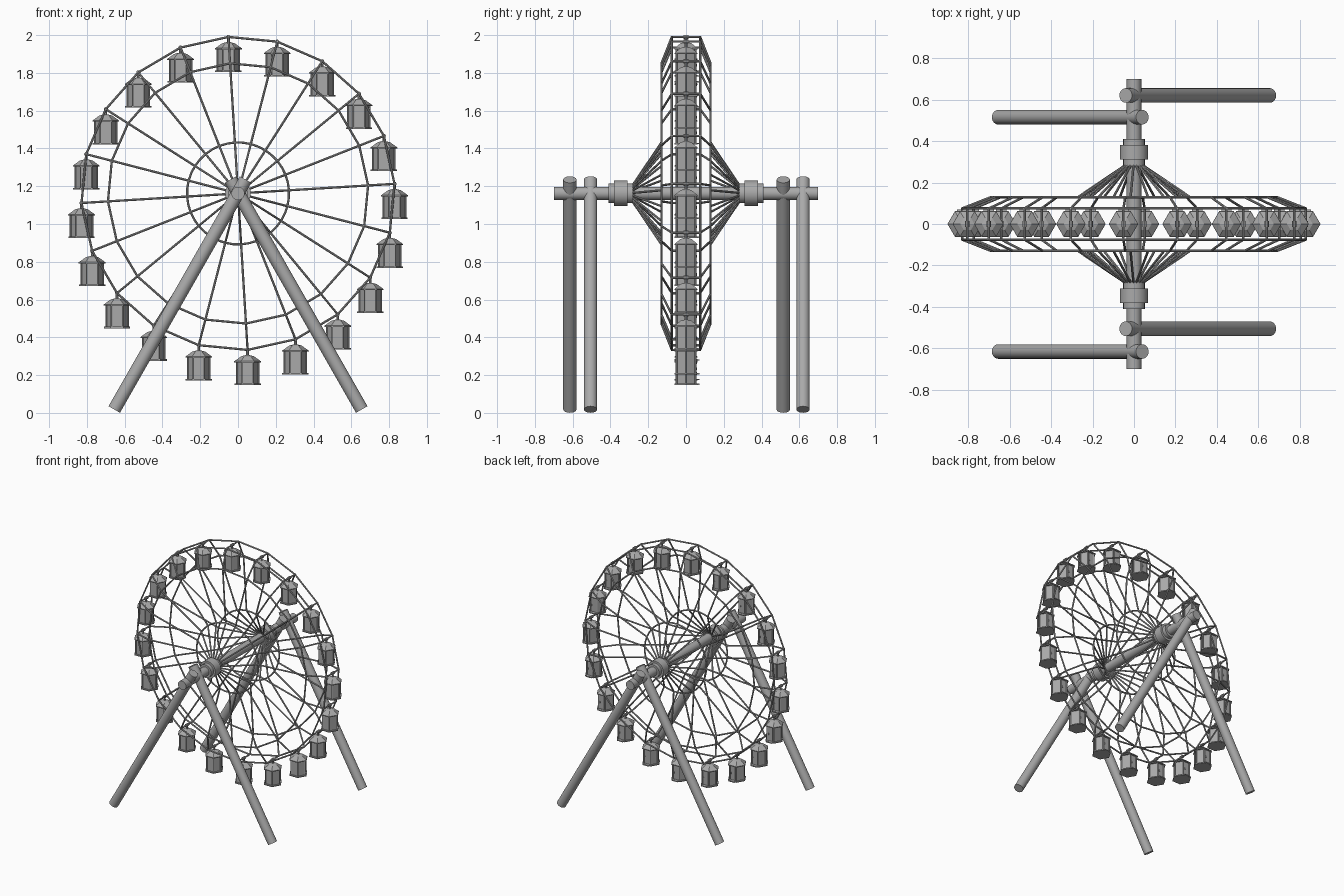
import bpy, bmesh, math
from mathutils import Vector, Matrix

if "Cube" in bpy.data.objects:
    bpy.data.objects.remove(bpy.data.objects["Cube"])

CZ = 1.162            # wheel centre height
N = 20                # spokes and cabins
A0 = math.radians(3.5)

grey = bpy.data.materials.new("steel grey")
grey.diffuse_color = (0.4, 0.4, 0.4, 1)
grey.use_nodes = True
grey.node_tree.nodes["Principled BSDF"].inputs["Base Color"].default_value = grey.diffuse_color


def finish(bm, name, smooth=True):
    bmesh.ops.recalc_face_normals(bm, faces=bm.faces[:])
    me = bpy.data.meshes.new(name)
    bm.to_mesh(me)
    bm.free()
    me.materials.append(grey)
    ob = bpy.data.objects.new(name, me)
    bpy.context.collection.objects.link(ob)
    if smooth:
        bpy.ops.object.select_all(action='DESELECT')
        ob.select_set(True)
        bpy.context.view_layer.objects.active = ob
        bpy.ops.object.shade_smooth_by_angle(angle=math.radians(40))
    return ob


def tube(bm, a, b, r, r2=None, sides=8, turn=0.0):
    a, b = Vector(a), Vector(b)
    d = b - a
    m = Matrix.Translation((a + b) / 2) @ d.to_track_quat('Z', 'Y').to_matrix().to_4x4()
    m = m @ Matrix.Rotation(turn, 4, 'Z')
    bmesh.ops.create_cone(bm, cap_ends=True, segments=sides, radius1=r,
                          radius2=r if r2 is None else r2, depth=d.length, matrix=m)


def box(bm, c, s):
    bmesh.ops.create_cube(bm, size=1, matrix=Matrix.Translation(c) @ Matrix.Diagonal((*s, 1)))


def pt(k, r, y):
    a = A0 + 2 * math.pi * k / N
    return Vector((r * math.cos(a), y, CZ + r * math.sin(a)))


# Main axle with bearing collars
bm = bmesh.new()
tube(bm, (0, -0.70, CZ), (0, 0.70, CZ), 0.035, sides=24)
finish(bm, "axle")
bm = bmesh.new()
for s in (-1, 1):
    tube(bm, (0, s * 0.28, CZ), (0, s * 0.41, CZ), 0.052, sides=24)
    tube(bm, (0, s * 0.31, CZ), (0, s * 0.38, CZ), 0.068, sides=24)
finish(bm, "bearing_collars")

# Four slanted support legs, staggered in depth
for name, y, s in (("front_left_leg", -0.615, -1), ("front_right_leg", -0.505, 1),
                   ("back_left_leg", 0.515, -1), ("back_right_leg", 0.62, 1)):
    bm = bmesh.new()
    tube(bm, (s * 0.655, y, 0.018), (-s * 0.04, y, 1.235), 0.035, sides=24)
    finish(bm, name)

# Wheel: spokes bend at the inner ring and at the middle ring
path = [(0.04, 0.285), (0.27, 0.13), (0.69, 0.13), (0.83, 0.075)]
for side, s in (("front", -1), ("back", 1)):
    bm = bmesh.new()
    for k in range(N):
        for (r1, y1), (r2, y2) in zip(path, path[1:]):
            tube(bm, pt(k, r1, s * y1), pt(k, r2, s * y2), 0.006)
    finish(bm, side + "_spokes")
    bm = bmesh.new()
    for r, y in path[1:]:
        step = 0.5 if r < 0.5 else 1
        for i in range(int(N / step)):
            tube(bm, pt(i * step, r, s * y), pt((i + 1) * step, r, s * y), 0.006)
    finish(bm, side + "_rings")

# Cross bars joining both outer rings
bm = bmesh.new()
for k in range(N):
    tube(bm, pt(k, 0.83, -0.08), pt(k, 0.83, 0.08), 0.006)
finish(bm, "cross_bars")

# Hanging cabin, hexagonal with points along x; origin at its cross bar
bm = bmesh.new()
hexa = [Vector((math.cos(i * math.pi / 3), math.sin(i * math.pi / 3), 0)) for i in range(6)]


def hex_prism(z0, z1, r0, r1):
    lo = [bm.verts.new(h * r0 + Vector((0, 0, z0))) for h in hexa]
    hi = [bm.verts.new(h * r1 + Vector((0, 0, z1))) for h in hexa]
    bm.faces.new(lo[::-1])
    bm.faces.new(hi)
    for i in range(6):
        j = (i + 1) % 6
        bm.faces.new((lo[i], lo[j], hi[j], hi[i]))


hex_prism(-0.186, -0.178, 0.070, 0.070)     # floor
hex_prism(-0.180, -0.062, 0.056, 0.056)     # walls
hex_prism(-0.066, -0.060, 0.071, 0.071)     # eaves
hex_prism(-0.060, -0.034, 0.070, 0.034)     # roof
hex_prism(-0.034, -0.028, 0.034, 0.012)     # roof cap
for h in hexa:                              # corner posts
    p = h * 0.058
    tube(bm, p + Vector((0, 0, -0.18)), p + Vector((0, 0, -0.064)), 0.005, sides=6)
tube(bm, (0, 0, -0.032), (0, 0, 0.004), 0.007)          # hanger
tube(bm, (0, -0.014, 0), (0, 0.014, 0), 0.011, sides=10)  # hanger sleeve
box(bm, (0, 0.060, -0.182), (0.05, 0.022, 0.007))       # door step
box(bm, (0, 0.050, -0.122), (0.042, 0.006, 0.105))      # door
box(bm, (0.014, 0.054, -0.125), (0.005, 0.008, 0.014))  # door handle
cabin = finish(bm, "cabin", smooth=False)
cabin.location = pt(0, 0.83, 0)
for k in range(1, N):
    c = bpy.data.objects.new("cabin_%02d" % k, cabin.data)
    c.location = pt(k, 0.83, 0)
    bpy.context.collection.objects.link(c)
